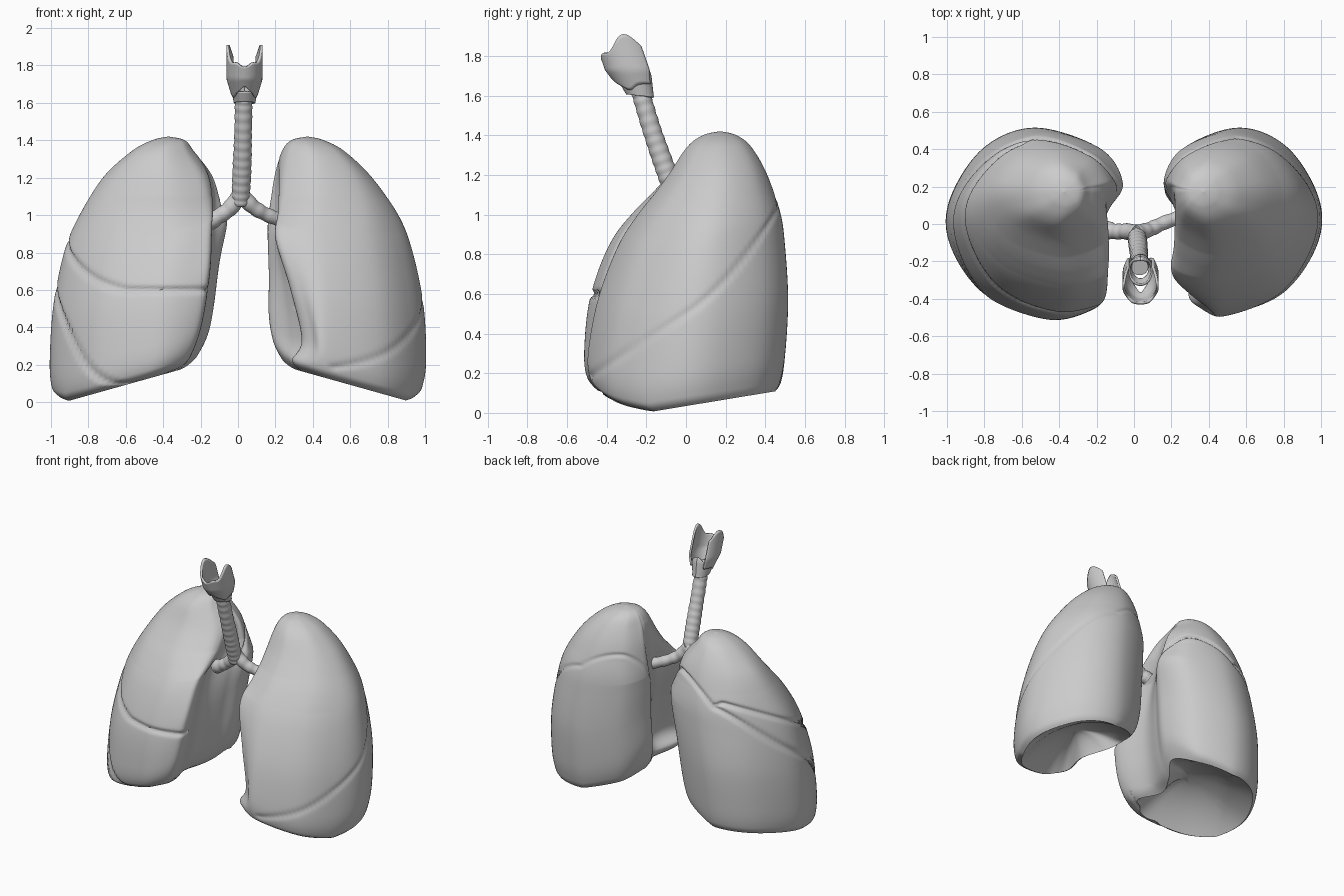
import bpy, bmesh, math
from mathutils import Vector

if "Cube" in bpy.data.objects:
    bpy.data.objects.remove(bpy.data.objects["Cube"])

grey = bpy.data.materials.new("plain grey")
grey.use_nodes = True
COLOUR = (0.6, 0.6, 0.6, 1)
grey.diffuse_color = COLOUR
grey.node_tree.nodes["Principled BSDF"].inputs["Base Color"].default_value = COLOUR


def loft(name, rings, closed=True, capped=True):
    """Skin a list of equal rings of points into one smooth object."""
    bm = bmesh.new()
    rows = [[bm.verts.new(p) for p in ring] for ring in rings]
    n = len(rows[0])
    for a, b in zip(rows, rows[1:]):
        for i in range(n if closed else n - 1):
            j = (i + 1) % n
            bm.faces.new((a[i], a[j], b[j], b[i]))
    if capped:
        bm.faces.new(rows[0][::-1])
        bm.faces.new(rows[-1])
    bmesh.ops.recalc_face_normals(bm, faces=bm.faces)
    mesh = bpy.data.meshes.new(name)
    bm.to_mesh(mesh)
    bm.free()
    mesh.materials.append(grey)
    obj = bpy.data.objects.new(name, mesh)
    bpy.context.collection.objects.link(obj)
    bpy.ops.object.select_all(action="DESELECT")
    obj.select_set(True)
    bpy.context.view_layer.objects.active = obj
    bpy.ops.object.shade_smooth_by_angle(angle=math.radians(60))
    return obj


def spline(points, steps, closed=False):
    """Catmull-Rom curve through points of any dimension."""
    n, out = len(points), []
    at = (lambda i: points[i % n]) if closed else (lambda i: points[max(0, min(n - 1, i))])
    for i in range(n if closed else n - 1):
        for s in range(steps):
            t = s / steps
            out.append([0.5 * (2 * b + (c - a) * t + (2 * a - 5 * b + 4 * c - d) * t * t
                               + (3 * b - a - 3 * c + d) * t ** 3)
                        for a, b, c, d in zip(at(i - 1), at(i), at(i + 1), at(i + 2))])
    if not closed:
        out.append(list(points[-1]))
    return out


def rim(x, y):
    """Height of the lower lung edge, lowest on the outside towards the front."""
    lift = 4.5 * max(0, 0.32 - x) ** 2
    return lift + max(0.0, 0.28 * (0.93 - x), 0.165 * (y + 0.21))


OVAL_ANGLES = (163, 130, 92, 52, 15, -14, -45, -92, -132, -155, -178, -188)


def section(height, x_in, x_out, y_front, y_back, x_edge):
    """Kidney-shaped outline, hollow on the inner side, turning oval at the top."""
    w, mid, half = x_out - x_in, (y_front + y_back) / 2, (y_back - y_front) / 2
    hollow = max(x_in, x_edge) + 0.07 * w
    plan = [(x_in, .36), (x_in + .13 * w, .77), (x_in + .48 * w, 1), (x_in + .79 * w, .79),
            (x_out - .01 * w, .24), (x_out - .03 * w, -.25), (x_in + .75 * w, -.75),
            (x_in + .38 * w, -.99), (x_edge + .07 * w, -.91), (x_edge, -.74),
            (hollow, -.3), ((hollow + x_in) / 2, .07)]
    oval = min(1, max(0, (height - 0.9) / 0.42))
    points = []
    for (x, v), a in zip(plan, OVAL_ANGLES):
        a = math.radians(a)
        ox = x_in + w * (1 + math.cos(a)) / 2
        points.append((x + (ox - x) * oval, mid + half * (v + (math.sin(a) - v) * oval)))
    return spline(points, 12, closed=True)


def centre(outline):
    return [sum(axis) / len(outline) for axis in zip(*outline)]


def lung(name, side, levels, fissure, depth):
    rings = []
    for level in spline(levels, 24):
        outline = section(*level)
        cx, cy = centre(outline)
        ring = []
        for x, y in outline:
            z = level[0] + rim(x, y) * max(0, 1 - level[0] / 1.1)
            # press the fissures in towards the middle, except on the inner face
            inward = Vector((cx - x, cy - y))
            inner_face = x < 0.3 and -0.36 < y < 0.18
            if inward.length > 0.05 and not inner_face:
                push = inward.normalized() * depth * math.exp(-(fissure(x, y, z) / 0.015) ** 2)
                x, y = x + push.x, y + push.y
            ring.append((side * x, y, z))
        rings.append(ring)
    # hollow underside
    base = section(*levels[0])
    cx, cy = centre(base)
    under = []
    for i in range(1, 14):
        k = math.cos(i / 14 * math.pi / 2)
        inner = [(cx + (x - cx) * k, cy + (y - cy) * k) for x, y in base]
        under.append([(side * x, y, rim(x, y) + 0.17 * (1 - k * k)) for x, y in inner])
    loft(name, under[::-1] + rings)


def backness(x, y):
    """Front-to-back position, carried on around the inner back corner."""
    return y + 0.6 * max(0, 0.55 - x) if y > 0.1 else y


def left_fissure(x, y, z):
    if x < 0.5 and y < 0:
        return 1
    y = backness(x, y)
    return (z - (0.5 + 0.65 * y + 1.05 * max(0, y) ** 2)) * 0.8


def right_fissure(x, y, z):
    b = backness(x, y)
    oblique = z - (0.58 + 0.7 * b + 1.1 * max(0, b) ** 3 - 1.2 * max(0, -b - 0.05) ** 2)
    level = z - (0.6 + 0.52 * max(0, y + 0.42) * min(1, max(0, x - 0.1) * 2))
    return min(oblique * 0.75, level, key=abs) if oblique > 0 else oblique * 0.75


# columns: height, inner x, outer x, front y, back y, inner x of front edge
tip = [(1.34, .235, .57, .005, .33, .27), (1.4, .285, .46, .085, .255, .32),
       (1.42, .37, .375, .17, .175, .37)]
lung("left_lung", 1, [
    (0, .24, .945, -.43, .45, .34), (.05, .19, .98, -.485, .475, .29),
    (.2, .165, 1, -.495, .5, .34), (.5, .165, .985, -.445, .515, .28),
    (.8, .16, .925, -.345, .5, .2), (1, .165, .85, -.235, .475, .22),
    (1.2, .19, .715, -.09, .41, .25)] + tip, left_fissure, 0.009)
lung("right_lung", -1, [
    (0, .22, .955, -.44, .45, .32), (.05, .16, .99, -.5, .48, .25),
    (.2, .13, 1, -.515, .5, .19), (.5, .1, .98, -.485, .515, .15),
    (.8, .06, .92, -.39, .5, .14), (1, .08, .84, -.265, .475, .14),
    (1.2, .13, .72, -.09, .41, .17)] + tip, right_fissure, 0.018)


def tube(name, points, ridges, sides=28):
    """Ridged tube through (x, y, z, radius) points."""
    path = spline(points, 24)
    rings = []
    for i, (x, y, z, r) in enumerate(path):
        a, b = path[max(0, i - 1)], path[min(len(path) - 1, i + 1)]
        along = Vector(b[:3]) - Vector(a[:3])
        u = along.cross(Vector((0, 1, 0))).normalized()
        v = along.cross(u).normalized()
        r += 0.0015 * math.sin(i / len(path) * ridges * math.tau)
        rings.append([Vector((x, y, z)) + r * (u * math.cos(t) + v * math.sin(t))
                      for t in (k * math.tau / sides for k in range(sides))])
    loft(name, rings)


# windpipe and its two branches
tube("windpipe", [(.03, -.23, 1.62, .046), (.027, -.17, 1.42, .047),
                  (.02, -.1, 1.22, .05), (.012, -.045, 1.06, .046)], 13)
tube("right_bronchus", [(.02, -.05, 1.12, .045), (-.04, -.04, 1.04, .043),
                        (-.1, -.04, .995, .042), (-.155, -.03, .965, .05)], 4)
tube("left_bronchus", [(.01, -.05, 1.12, .045), (.08, -.03, 1.045, .04),
                       (.17, .01, .995, .037), (.29, .05, .955, .04)], 5)

# voice box: ring at the base and an open shield above it
MID_X = 0.035


def shell(name, bottom, top, reach, width, stretch):
    """Curved wall around the tilted airway; bottom and top vary with angle."""
    rings = []
    for i in range(15):
        t, ring = i / 14, []
        for k in range(49):
            a = (k / 24 - 1) * reach
            z = bottom(a) + (top(a) - bottom(a)) * t
            r = width(z)
            ring.append((MID_X + r * math.sin(a),
                         -.3 - (z - 1.8) * .35 - stretch * r * math.cos(a), z))
        rings.append(ring)
    obj = loft(name, rings, closed=False, capped=False)
    wall = obj.modifiers.new("thickness", "SOLIDIFY")
    wall.thickness = 0.014
    wall.offset = 0


def bump(a, middle, spread):
    return math.exp(-((abs(a) - middle) / spread) ** 2)


shell("shield_cartilage",
      lambda a: 1.66 - .03 * bump(a, 1.1, .4) + .03 * bump(a, 0, .3),
      lambda a: 1.79 + .12 * bump(a, 1.75, .7) + .02 * bump(a, .5, .3),
      2.35, lambda z: .06 + .03 * min(1, max(0, (z - 1.63) / .1)), 1.4)
shell("ring_cartilage",
      lambda a: 1.6 + .01 * math.cos(a),
      lambda a: 1.66 + .07 * bump(a, math.pi, .9),
      math.pi, lambda z: .05 + .2 * min(.1, max(0, z - 1.6)), 1.2)
